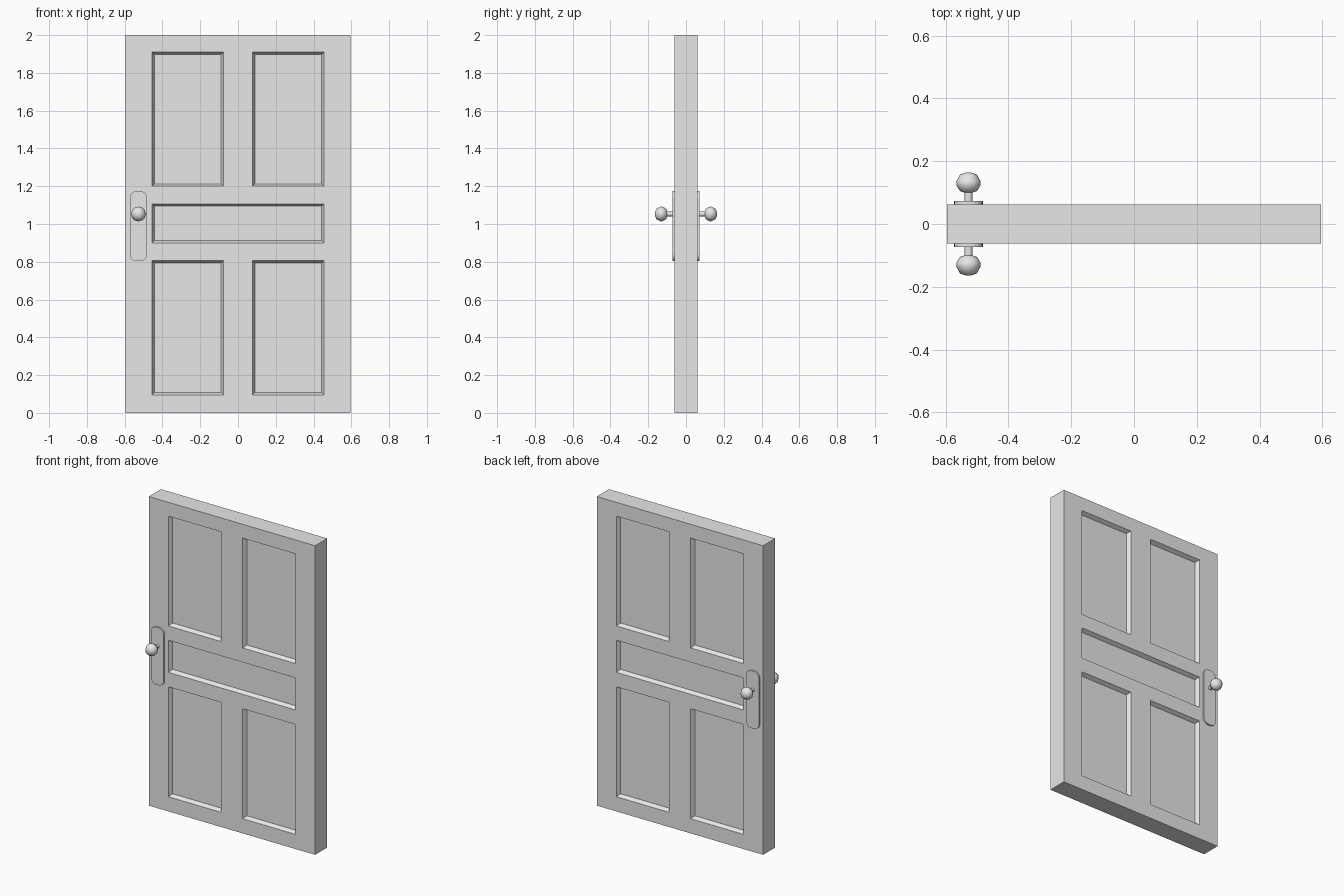
import bpy
import bmesh
import math
from mathutils import Vector, Matrix

if "Cube" in bpy.data.objects:
    bpy.data.objects.remove(bpy.data.objects["Cube"], do_unlink=True)

# Single plain grey for the whole door
GREY = (0.8, 0.8, 0.8, 1.0)
grey = bpy.data.materials.new("plain grey")
grey.use_nodes = True
grey.diffuse_color = GREY
grey.node_tree.nodes["Principled BSDF"].inputs["Base Color"].default_value = GREY

WIDTH, THICK, HEIGHT = 1.19, 0.124, 2.0
HANDLE_X, KNOB_Z = -0.527, 1.053


def finish(bm, name, smooth=False):
    bmesh.ops.recalc_face_normals(bm, faces=bm.faces)
    mesh = bpy.data.meshes.new(name)
    bm.to_mesh(mesh)
    bm.free()
    mesh.materials.append(grey)
    obj = bpy.data.objects.new(name, mesh)
    bpy.context.collection.objects.link(obj)
    if smooth:
        bpy.ops.object.select_all(action="DESELECT")
        obj.select_set(True)
        bpy.context.view_layer.objects.active = obj
        bpy.ops.object.shade_smooth_by_angle(angle=math.radians(50))
    return obj


def box(bm, size, centre):
    mat = Matrix.Translation(centre) @ Matrix.Diagonal((*size, 1))
    bmesh.ops.create_cube(bm, size=1, matrix=mat)


# Door slab with sunk panels (x0, x1, z0, z1) on both sides
panels = [(-0.455, 0.455, 0.9, 1.107)]
for z0, z1 in ((0.095, 0.806), (1.2, 1.91)):
    panels += [(-0.455, -0.077, z0, z1), (0.077, 0.455, z0, z1)]

bm = bmesh.new()
box(bm, (WIDTH, THICK, HEIGHT), (0, 0, HEIGHT / 2))
cuts = {(x, "x") for p in panels for x in p[:2]} | {(z, "z") for p in panels for z in p[2:]}
for value, axis in sorted(cuts):
    normal = Vector((1, 0, 0)) if axis == "x" else Vector((0, 0, 1))
    bmesh.ops.bisect_plane(bm, geom=bm.verts[:] + bm.edges[:] + bm.faces[:],
                           plane_co=normal * value, plane_no=normal)
bm.normal_update()


def in_panel(face):
    c = face.calc_center_median()
    return abs(face.normal.y) > 0.9 and any(
        x0 < c.x < x1 and z0 < c.z < z1 for x0, x1, z0, z1 in panels)


sunk = [f for f in bm.faces if in_panel(f)]
bmesh.ops.inset_region(bm, faces=sunk, thickness=0.013, use_even_offset=True)
for v in {v for f in sunk for v in f.verts}:
    v.co.y -= math.copysign(0.025, v.co.y)
finish(bm, "door_slab")

# Knob profile: radius, distance from the middle of the door
profile = [(0.013, 0.06), (0.013, 0.1), (0.027, 0.105), (0.038, 0.122),
           (0.039, 0.135), (0.027, 0.157), (0.012, 0.163), (0, 0.164)]

for side, label in ((-1, "front"), (1, "back")):
    # Rounded handle plate
    bm = bmesh.new()
    box(bm, (0.092, 0.02, 0.372), (HANDLE_X, side * 0.0625, 0.989))
    corners = [e for e in bm.edges if abs(e.verts[0].co.y - e.verts[1].co.y) > 0.01]
    bmesh.ops.bevel(bm, geom=corners, offset=0.038, segments=5,
                    profile=0.5, affect="EDGES")
    finish(bm, label + "_handle_plate")

    # Turned knob with its stem
    bm = bmesh.new()
    verts = [bm.verts.new((HANDLE_X + r, side * y, KNOB_Z)) for r, y in profile]
    edges = [bm.edges.new(pair) for pair in zip(verts, verts[1:])]
    bmesh.ops.spin(bm, geom=verts + edges, cent=(HANDLE_X, 0, KNOB_Z),
                   axis=(0, 1, 0), angle=math.tau, steps=12)
    bmesh.ops.remove_doubles(bm, verts=bm.verts, dist=0.0005)
    finish(bm, label + "_knob", smooth=True)
